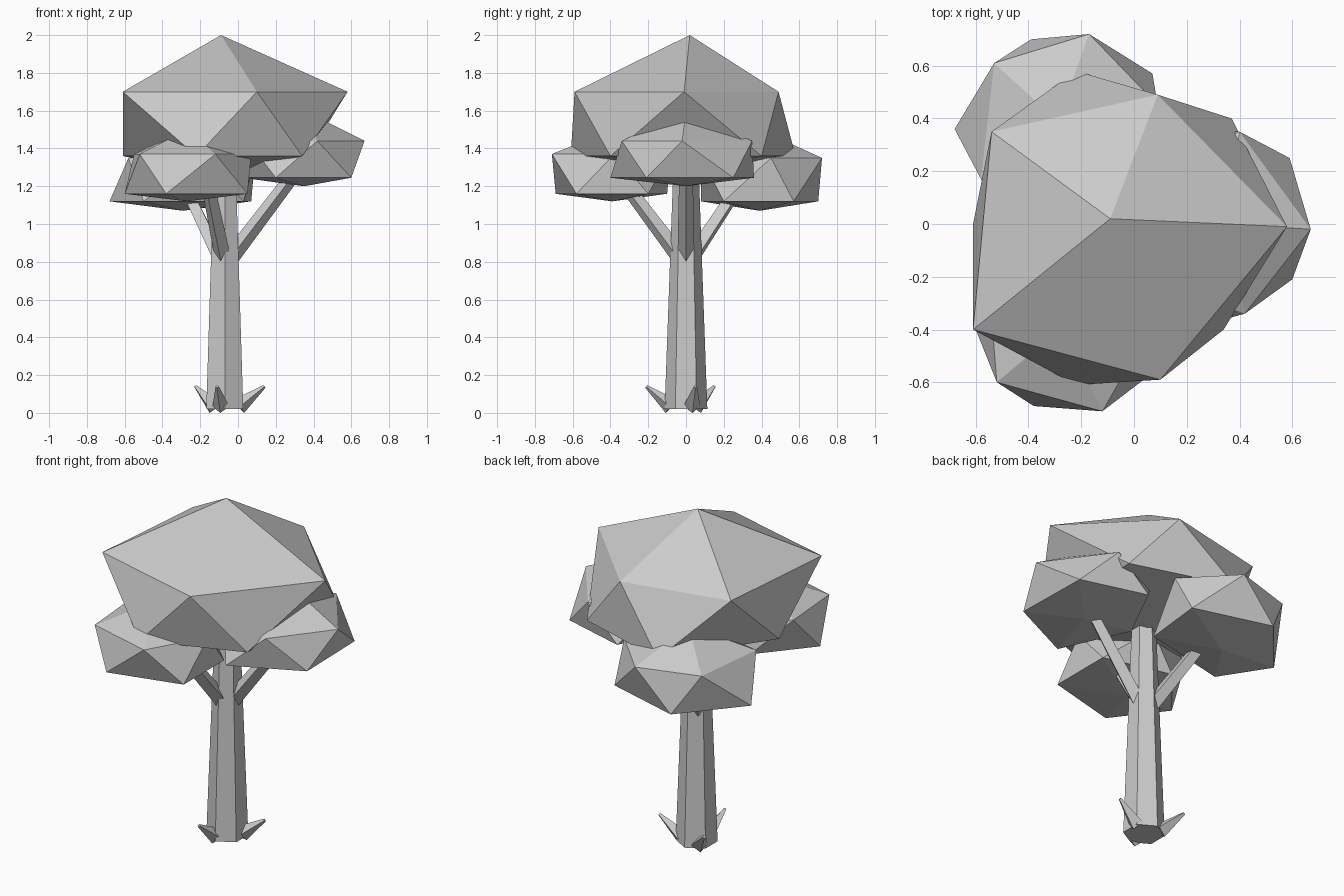
import bpy
import bmesh
from mathutils import Vector

default_cube = bpy.data.objects.get("Cube")
if default_cube:
    bpy.data.objects.remove(default_cube, do_unlink=True)

# Single colour
grey = bpy.data.materials.new("plain grey")
grey.use_nodes = True
grey.diffuse_color = (0.6, 0.6, 0.6, 1)
grey.node_tree.nodes["Principled BSDF"].inputs["Base Color"].default_value = grey.diffuse_color


def finish(name, bm):
    """Turn a bmesh into a flat shaded object."""
    bmesh.ops.recalc_face_normals(bm, faces=bm.faces)
    mesh = bpy.data.meshes.new(name)
    bm.to_mesh(mesh)
    bm.free()
    mesh.materials.append(grey)
    obj = bpy.data.objects.new(name, mesh)
    bpy.context.collection.objects.link(obj)
    return obj


def limb(name, start, end, start_radius, end_radius, sides=4):
    """Tapered prism between two points."""
    start, end = Vector(start), Vector(end)
    axis = end - start
    bm = bmesh.new()
    bmesh.ops.create_cone(bm, cap_ends=True, segments=sides, radius1=start_radius,
                          radius2=end_radius, depth=axis.length)
    turn = axis.to_track_quat("Z", "Y").to_matrix()
    bmesh.ops.rotate(bm, verts=bm.verts, cent=(0, 0, 0), matrix=turn)
    bmesh.ops.translate(bm, verts=bm.verts, vec=(start + end) / 2)
    return finish(name, bm)


def foliage(name, centre, heights, upper, lower):
    """Twenty-sided clump: peak, upper ring, lower ring and base point."""
    base_z, lower_z, upper_z, peak_z = heights
    bm = bmesh.new()
    peak = bm.verts.new((*centre, peak_z))
    base = bm.verts.new((*centre, base_z))
    high = [bm.verts.new((x, y, upper_z)) for x, y in upper]
    low = [bm.verts.new((x, y, lower_z)) for x, y in lower]
    for i in range(len(high)):
        j = (i + 1) % len(high)
        bm.faces.new((peak, high[i], high[j]))
        bm.faces.new((high[i], low[i], high[j]))
        bm.faces.new((high[j], low[i], low[j]))
        bm.faces.new((base, low[j], low[i]))
    return finish(name, bm)


# Six-sided tapering trunk
limb("trunk", (-.07, 0, .02), (-.07, 0, 1.35), .113, .065, sides=6)

# Branches reaching into the side clumps
limb("left_branch", (-.04, 0, .82), (.34, 0, 1.32), .045, .035)
limb("front_branch", (-.08, -.03, .82), (-.17, -.36, 1.26), .045, .035)
limb("back_branch", (-.1, .03, .82), (-.31, .32, 1.26), .045, .035)

# Upturned roots around the foot
for side, foot, tip in (
    ("left", (.005, .03, .035), (.14, .05, .14)),
    ("front", (-.09, -.08, .035), (-.11, -.21, .14)),
    ("back", (-.13, .06, .035), (-.225, .15, .14)),
):
    limb(side + "_root", foot, tip, .045, .009)

# Foliage clumps
foliage("crown_foliage", (-.09, .02), (1.26, 1.36, 1.7, 2),
        upper=[(.58, -.01), (.09, .49), (-.54, .35), (-.61, -.4), (.1, -.59)],
        lower=[(.37, .4), (-.22, .58), (-.61, 0), (-.22, -.61), (.34, -.4)])
foliage("left_foliage", (.35, 0), (1.2, 1.245, 1.44, 1.6),
        upper=[(.67, -.02), (.4, .35), (.05, .2), (.05, -.2), (.42, -.34)],
        lower=[(.59, .25), (.2, .36), (.02, 0), (.2, -.4), (.6, -.21)])
foliage("front_foliage", (-.27, -.39), (1.12, 1.16, 1.37, 1.5),
        upper=[(.07, -.38), (-.2, -.08), (-.55, -.22), (-.52, -.6), (-.12, -.71)],
        lower=[(.05, -.2), (-.35, -.1), (-.6, -.4), (-.38, -.69), (.05, -.58)])
foliage("back_foliage", (-.29, .39), (1.07, 1.12, 1.35, 1.5),
        upper=[(.09, .45), (-.17, .72), (-.53, .61), (-.58, .17), (-.2, .08)],
        lower=[(.07, .57), (-.39, .7), (-.68, .36), (-.5, .08), (.03, .2)])
